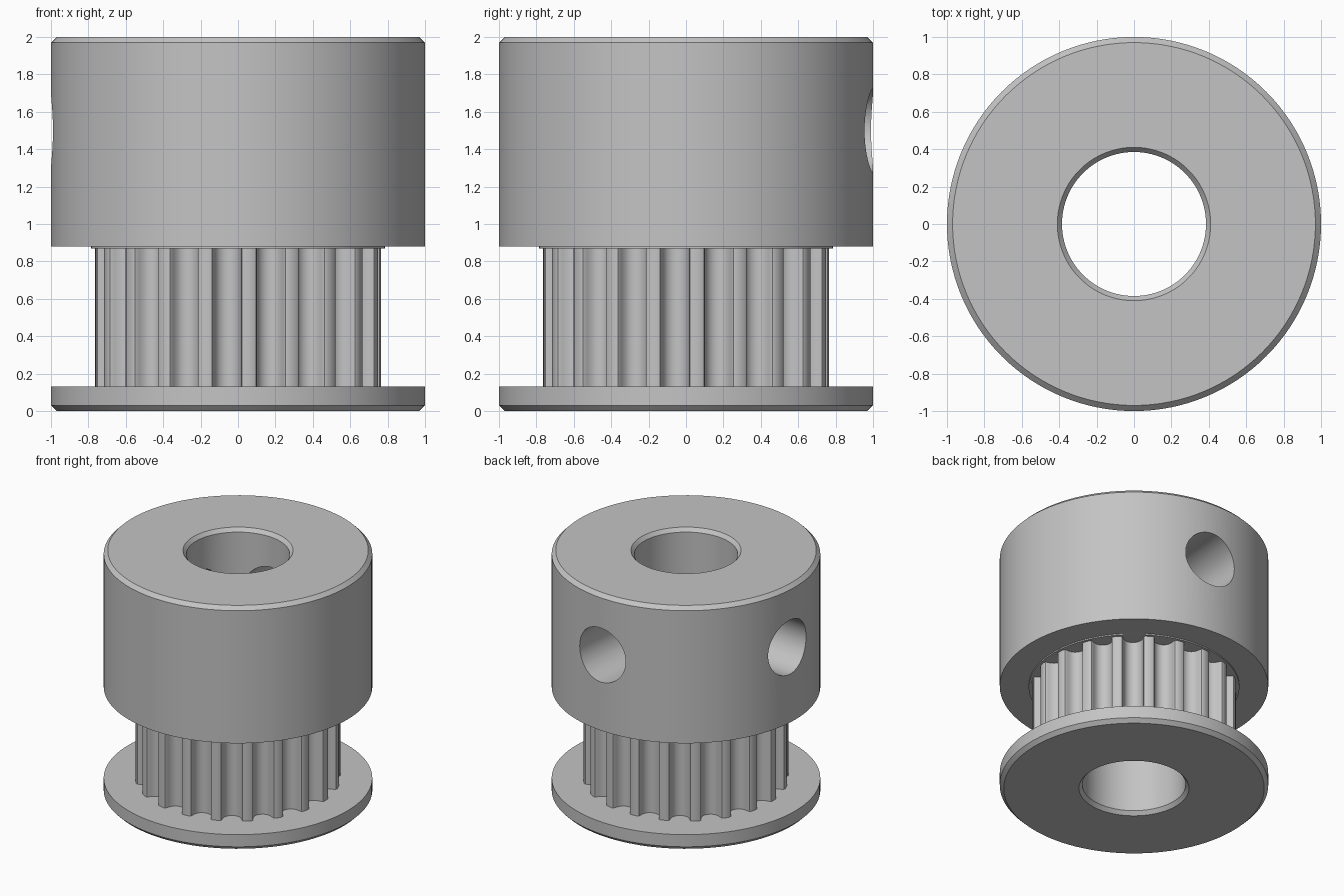
import bpy, bmesh
from math import sin, cos, pi, radians, atan2, sqrt
from mathutils import Matrix

cube = bpy.data.objects.get("Cube")
if cube:
    bpy.data.objects.remove(cube)

SEGMENTS = 128
TEETH = 20
TURN = radians(-4.5)          # shared twist of the teeth and screw holes
BORE, BORE_LIP, OUTER, EDGE = 0.385, 0.41, 1.0, 0.03
FLANGE_TOP, HUB_BOTTOM, HEIGHT = 0.13, 0.88, 2.0
TOOTH_R = 0.764

metal = bpy.data.materials.new("grey metal")
grey = (0.55, 0.55, 0.55, 1)
metal.use_nodes = True
metal.diffuse_color = grey
metal.node_tree.nodes["Principled BSDF"].inputs["Base Color"].default_value = grey


def finish(name, bm):
    bmesh.ops.recalc_face_normals(bm, faces=bm.faces)
    mesh = bpy.data.meshes.new(name)
    bm.to_mesh(mesh)
    bm.free()
    mesh.materials.append(metal)
    obj = bpy.data.objects.new(name, mesh)
    bpy.context.collection.objects.link(obj)
    return obj


def tube(name, loops):
    """Skin a closed series of equal point loops into a hollow ring."""
    bm = bmesh.new()
    rows = [[bm.verts.new(p) for p in loop] for loop in loops]
    for a, b in zip(rows, rows[1:] + rows[:1]):
        for i in range(len(a)):
            bm.faces.new((a[i - 1], a[i], b[i], b[i - 1]))
    return finish(name, bm)


def circle(r, z, angles=None):
    angles = angles or [2 * pi * i / SEGMENTS for i in range(SEGMENTS)]
    return [(r * cos(a), r * sin(a), z) for a in angles]


def lathe(name, profile):
    return tube(name, [circle(r, z) for r, z in profile])


def smooth(obj):
    bpy.ops.object.select_all(action='DESELECT')
    obj.select_set(True)
    bpy.context.view_layer.objects.active = obj
    bpy.ops.object.shade_smooth_by_angle(angle=radians(30))


# Bottom flange with bevelled lower rim and bore lip
flange = lathe("bottom_flange", [
    (BORE_LIP, 0), (OUTER - EDGE, 0), (OUTER, EDGE), (OUTER, FLANGE_TOP),
    (BORE, FLANGE_TOP), (BORE, EDGE)])

# Toothed belt ring: rounded grooves (half width, depth) repeated round the axis
half = [(0.0934, 0), (0.081, 0.0047), (0.0748, 0.0163), (0.0723, 0.0298),
        (0.0684, 0.0429), (0.0631, 0.0555), (0.0564, 0.0675),
        (0.0448, 0.0796), (0.0311, 0.0884), (0.0159, 0.0938)]
mouth = sqrt(TOOTH_R ** 2 - half[0][0] ** 2)
groove = [(-w, d) for w, d in half] + [(0, 0.0956)] + [(w, d) for w, d in reversed(half)]
outline = []
for t in range(TEETH):
    mid = 2 * pi * t / TEETH + TURN
    for w, d in groove:
        r = mouth - d
        outline.append((r * cos(mid) - w * sin(mid), r * sin(mid) + w * cos(mid)))
    land = mid + pi / TEETH
    outline.append((TOOTH_R * cos(land), TOOTH_R * sin(land)))
angles = [atan2(y, x) for x, y in outline]
teeth = tube("toothed_belt_ring", [
    [(x, y, FLANGE_TOP) for x, y in outline],
    [(x, y, HUB_BOTTOM - 0.01) for x, y in outline],
    circle(BORE, HUB_BOTTOM - 0.01, angles),
    circle(BORE, FLANGE_TOP, angles)])

# Thin collar between teeth and hub
collar = lathe("collar", [
    (BORE, HUB_BOTTOM - 0.01), (0.785, HUB_BOTTOM - 0.01),
    (0.785, HUB_BOTTOM), (BORE, HUB_BOTTOM)])

# Hub with bevelled top rim and bore lip
hub = lathe("hub", [
    (BORE, HUB_BOTTOM), (OUTER, HUB_BOTTOM), (OUTER, HEIGHT - EDGE),
    (OUTER - EDGE, HEIGHT), (BORE_LIP, HEIGHT), (BORE, HEIGHT - EDGE)])

# Two set screw holes a quarter turn apart
for angle in (pi / 2 + TURN, pi + TURN):
    bm = bmesh.new()
    place = (Matrix.Translation((0, 0, 1.5)) @ Matrix.Rotation(angle, 4, 'Z')
             @ Matrix.Translation((0.65, 0, 0)) @ Matrix.Rotation(pi / 2, 4, 'Y'))
    bmesh.ops.create_cone(bm, cap_ends=True, segments=64, radius1=0.222,
                          radius2=0.222, depth=1.3, matrix=place)
    cutter = finish("screw_hole_cutter", bm)
    cutter.hide_render = True
    cut = hub.modifiers.new("screw hole", 'BOOLEAN')
    cut.operation, cut.solver, cut.object = 'DIFFERENCE', 'EXACT', cutter
    bpy.context.view_layer.objects.active = hub
    bpy.ops.object.modifier_apply(modifier=cut.name)
    bpy.data.objects.remove(cutter)

for part in (flange, teeth, collar, hub):
    smooth(part)
